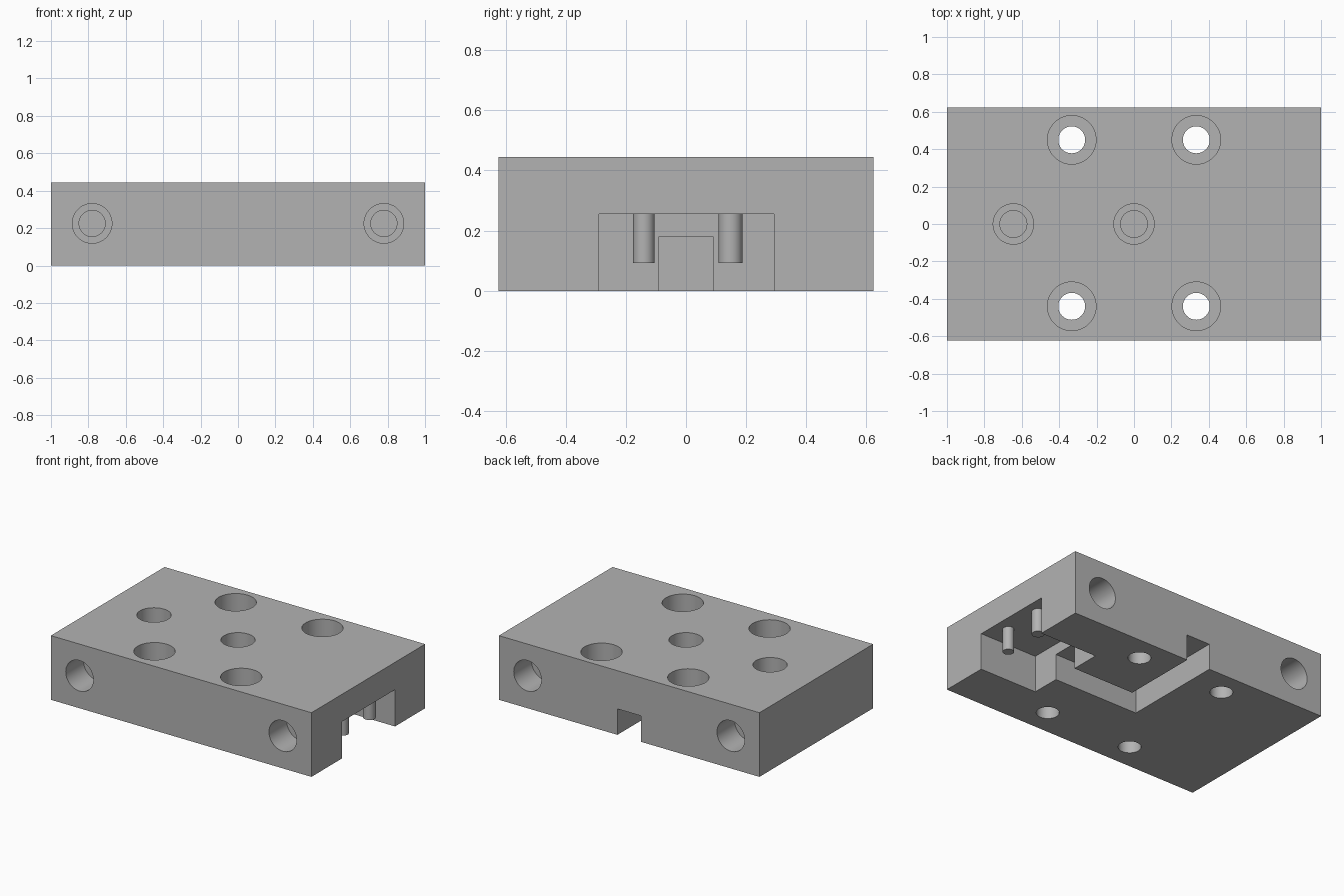
import bpy, bmesh, math
from mathutils import Matrix, Vector

cube = bpy.data.objects.get("Cube")
if cube:
    bpy.data.objects.remove(cube, do_unlink=True)

HALF_Y, HEIGHT = 0.623, 0.445
MID = 0.225      # height of the side ports
SEGMENTS = 48

grey = bpy.data.materials.new("machined_grey")
grey.use_nodes = True
colour = (0.45, 0.45, 0.45, 1)
grey.diffuse_color = colour
grey.node_tree.nodes["Principled BSDF"].inputs["Base Color"].default_value = colour


def finish(bm, name):
    bmesh.ops.recalc_face_normals(bm, faces=bm.faces)
    mesh = bpy.data.meshes.new(name)
    bm.to_mesh(mesh)
    bm.free()
    mesh.materials.append(grey)
    obj = bpy.data.objects.new(name, mesh)
    bpy.context.collection.objects.link(obj)
    return obj


def prism(name, outline, z0, z1):
    """Upright prism over a flat outline."""
    bm = bmesh.new()
    face = bm.faces.new([bm.verts.new((x, y, z0)) for x, y in outline])
    top = bmesh.ops.extrude_face_region(bm, geom=[face])["geom"]
    verts = [v for v in top if isinstance(v, bmesh.types.BMVert)]
    bmesh.ops.translate(bm, verts=verts, vec=(0, 0, z1 - z0))
    return finish(bm, name)


def rect(x0, x1, y0, y1):
    return [(x0, y0), (x1, y0), (x1, y1), (x0, y1)]


def stepped_drill(name, place, inward, wide, wide_depth, narrow, depth):
    """Counterbored hole cutter, starting just outside the surface."""
    bm = bmesh.new()
    profile = [(wide, -0.05), (wide, wide_depth), (narrow, wide_depth), (narrow, depth)]
    rings = []
    for r, d in profile:
        rings.append([bm.verts.new((r * math.cos(a), r * math.sin(a), d))
                      for a in (math.tau * i / SEGMENTS for i in range(SEGMENTS))])
    for lower, upper in zip(rings, rings[1:]):
        for i in range(SEGMENTS):
            j = (i + 1) % SEGMENTS
            bm.faces.new((lower[i], lower[j], upper[j], upper[i]))
    bm.faces.new(rings[0])
    bm.faces.new(rings[-1])
    turn = Vector(inward).to_track_quat('Z', 'Y').to_matrix().to_4x4()
    bm.transform(Matrix.Translation(place) @ turn)
    return finish(bm, name)


def cut(target, cutter):
    cutter.hide_render = True
    mod = target.modifiers.new("cut", 'BOOLEAN')
    mod.operation, mod.solver, mod.object = 'DIFFERENCE', 'EXACT', cutter
    bpy.context.view_layer.objects.active = target
    bpy.ops.object.modifier_apply(modifier=mod.name)
    bpy.data.objects.remove(cutter, do_unlink=True)


# Main block
block = prism("manifold_block", rect(-1, 1, -HALF_Y, HALF_Y), 0, HEIGHT)

# Connector pocket, open to the side and underneath
cut(block, prism("pocket_cutter", rect(0.56, 1.1, -0.29, 0.293), -0.1, 0.255))

# Bent cable channel from the pocket to the back
w = 0.09
channel = [(0.7, -w), (0.7, w), (w, w), (w, 0.8), (-w, 0.8), (-w, -w)]
cut(block, prism("channel_cutter", channel, -0.1, 0.18))

# Four counterbored bolt holes, right through
for x in (-0.333, 0.333):
    for y in (-0.44, 0.45):
        cut(block, stepped_drill("bolt_cutter", (x, y, HEIGHT), (0, 0, -1),
                                 0.13, 0.2, 0.072, 0.6))

# Two blind ports in the top
for x in (-0.645, 0):
    cut(block, stepped_drill("top_port_cutter", (x, 0, HEIGHT), (0, 0, -1),
                             0.108, 0.19, 0.072, 0.245))

# Two blind ports in each of the front and back
for side in (-1, 1):
    for x in (-0.78, 0.78):
        cut(block, stepped_drill("side_port_cutter", (x, side * HALF_Y, MID),
                                 (0, -side, 0), 0.106, 0.195, 0.07, 0.28))

# Locating pins hanging from the pocket ceiling
pins = []
for name, y, r in (("front_pin", -0.14, 0.036), ("back_pin", 0.148, 0.04)):
    circle = [(0.905 + r * math.cos(math.tau * i / 32), y + r * math.sin(math.tau * i / 32))
              for i in range(32)]
    pins.append(prism(name, circle, 0.093, 0.256))

bpy.ops.object.select_all(action='DESELECT')
for obj in [block] + pins:
    obj.select_set(True)
bpy.context.view_layer.objects.active = block
bpy.ops.object.shade_smooth_by_angle(angle=math.radians(30))
